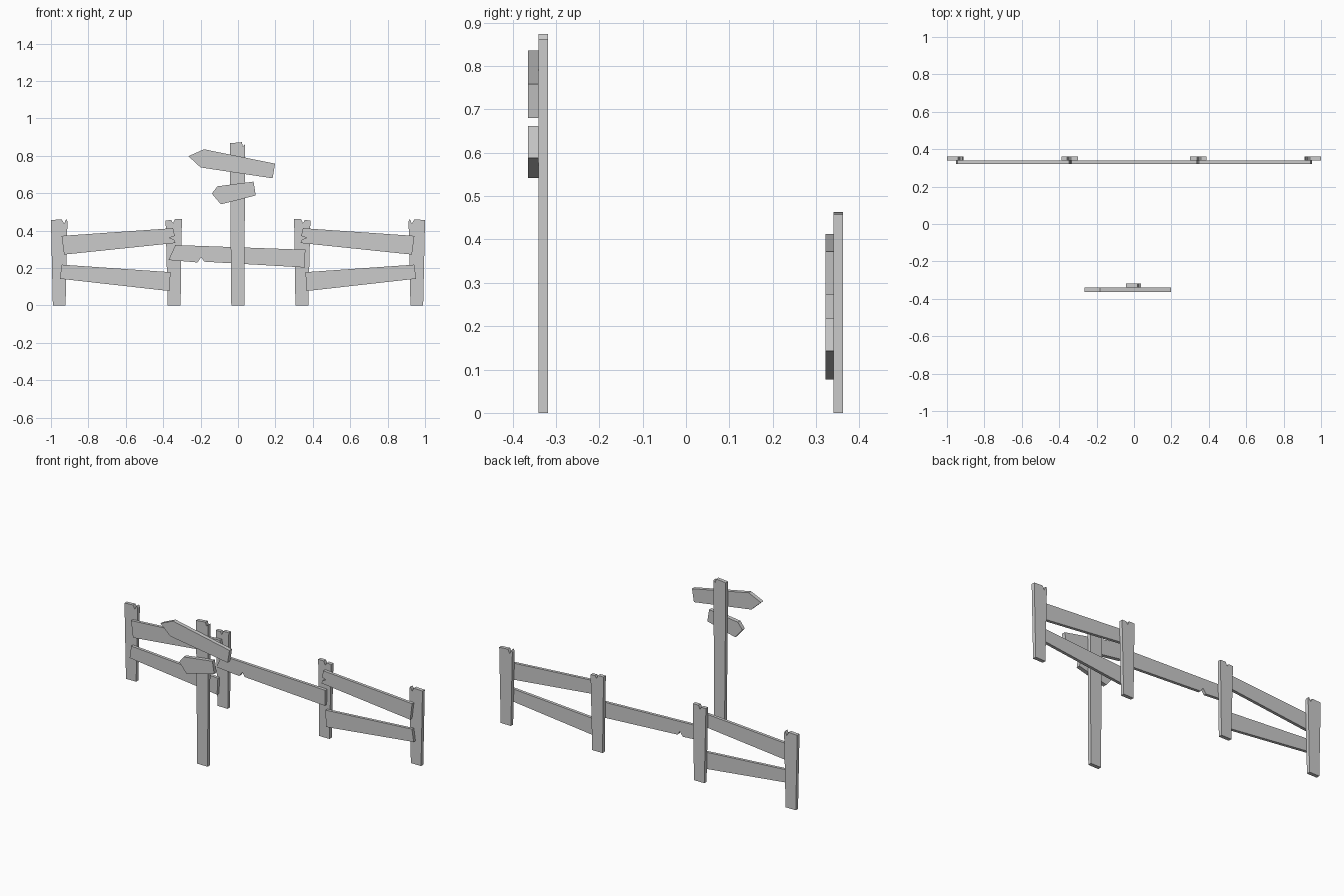
import bpy, bmesh


def plank(name, outline, y0, y1, mirror=False):
    """Extrude a front-view (x, z) outline from y0 to y1."""
    s = -1 if mirror else 1
    bm = bmesh.new()
    face = bm.faces.new([bm.verts.new((s * x, y0, z)) for x, z in outline])
    ext = bmesh.ops.extrude_face_region(bm, geom=[face])
    moved = [v for v in ext["geom"] if isinstance(v, bmesh.types.BMVert)]
    bmesh.ops.translate(bm, verts=moved, vec=(0, y1 - y0, 0))
    bmesh.ops.recalc_face_normals(bm, faces=bm.faces)
    me = bpy.data.meshes.new(name)
    bm.to_mesh(me)
    bm.free()
    ob = bpy.data.objects.new(name, me)
    bpy.context.collection.objects.link(ob)
    return ob


RAIL = (0.322, 0.34)
POST = (0.34, 0.362)

# Fence parts of one side, mirrored for the other
side_parts = {
    "outer_post": (POST, [(-0.99, 0), (-0.922, 0), (-0.912, 0.45), (-0.918, 0.462),
                          (-0.93, 0.437), (-0.942, 0.46), (-1.0, 0.457)]),
    "inner_post": (POST, [(-0.376, 0), (-0.307, 0), (-0.30, 0.463), (-0.337, 0.463),
                          (-0.347, 0.44), (-0.357, 0.456), (-0.387, 0.455)]),
    "upper_rail": (RAIL, [(-0.93, 0.272), (-0.335, 0.334), (-0.34, 0.35), (-0.365, 0.362),
                          (-0.338, 0.372), (-0.347, 0.413), (-0.943, 0.372)]),
    "lower_rail": (RAIL, [(-0.953, 0.143), (-0.366, 0.077), (-0.361, 0.178),
                          (-0.942, 0.218)]),
}
for name, ((y0, y1), outline) in side_parts.items():
    plank("left_" + name, outline, y0, y1)
    plank("right_" + name, outline, y0, y1, mirror=True)

# Middle rail with a chipped lower edge
plank("middle_rail", [(-0.371, 0.243), (-0.217, 0.23), (-0.197, 0.258), (-0.18, 0.234),
                      (0.357, 0.203), (0.36, 0.298), (-0.335, 0.323)], *RAIL)

# Signpost with a splintered top
plank("sign_post", [(-0.036, 0), (0.034, 0), (0.038, 0.862), (0.026, 0.85),
                    (0.02, 0.873), (-0.044, 0.867)], -0.34, -0.318)

# Arrow boards
plank("upper_arrow_board", [(-0.265, 0.798), (-0.2, 0.738), (0.185, 0.68),
                            (0.198, 0.758), (-0.182, 0.835)], -0.364, -0.34)
plank("lower_arrow_board", [(-0.14, 0.598), (-0.092, 0.541), (0.095, 0.588),
                            (0.083, 0.662), (-0.11, 0.637)], -0.364, -0.34)
